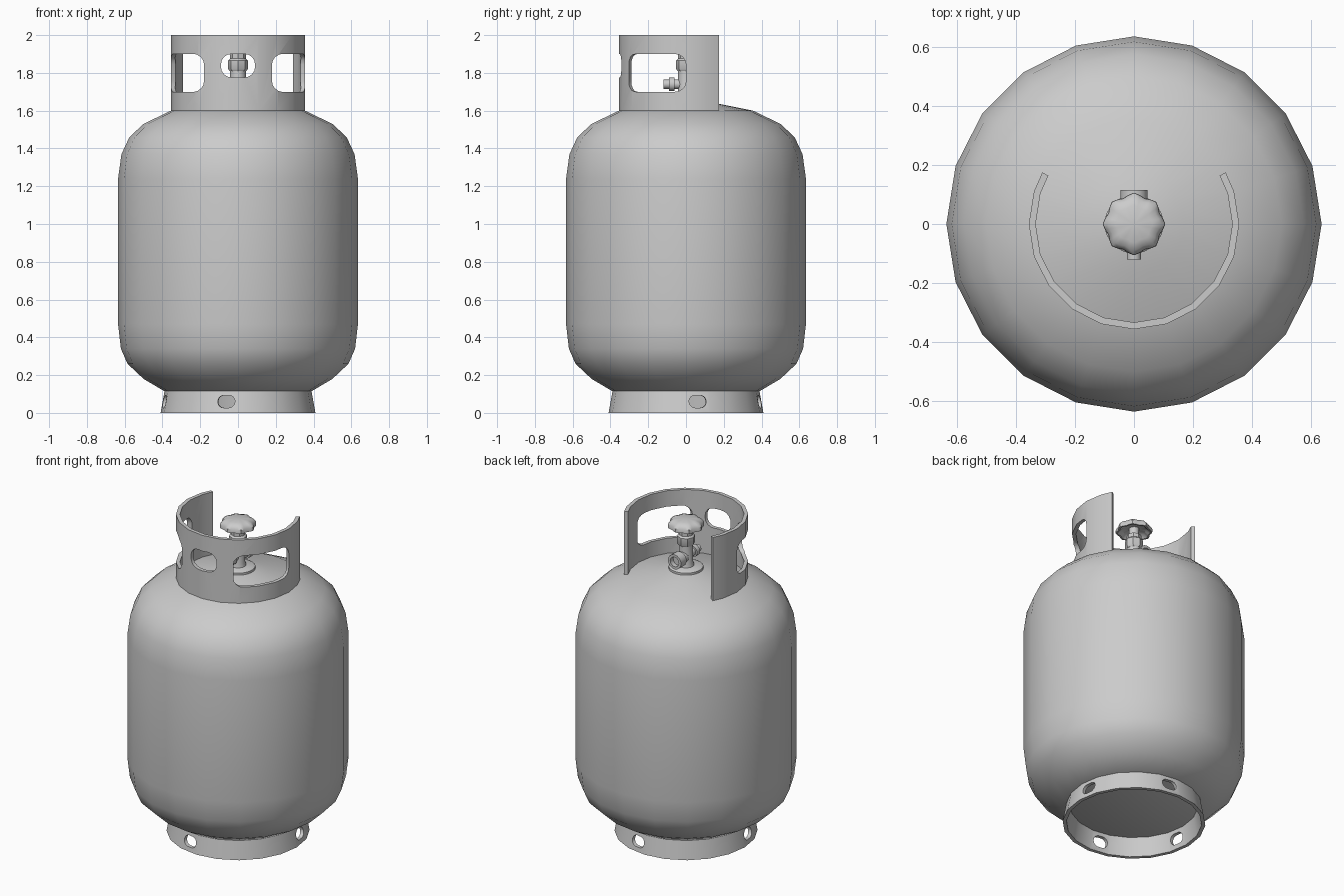
import bpy, bmesh
from math import radians, cos, sin, pi
from mathutils import Matrix

cube = bpy.data.objects.get("Cube")
if cube:
    bpy.data.objects.remove(cube, do_unlink=True)

grey = bpy.data.materials.new("light_grey_paint")
grey.use_nodes = True
GREY = (0.6, 0.6, 0.6, 1)
grey.diffuse_color = GREY
grey.node_tree.nodes["Principled BSDF"].inputs["Base Color"].default_value = GREY


def finish(name, bm, matrix=None):
    """Turn a bmesh into a named, painted object."""
    bmesh.ops.remove_doubles(bm, verts=bm.verts, dist=0.0001)
    bmesh.ops.recalc_face_normals(bm, faces=bm.faces)
    if matrix:
        bm.transform(matrix)
    mesh = bpy.data.meshes.new(name)
    bm.to_mesh(mesh)
    bm.free()
    mesh.materials.append(grey)
    obj = bpy.data.objects.new(name, mesh)
    bpy.context.collection.objects.link(obj)
    return obj


def lathe(name, profile, sides=20, ring=False, angles=None, lobes=0, matrix=None):
    """Revolve (radius, z) points; ring closes the profile, angles gives an open arc."""
    bm = bmesh.new()
    full = angles is None
    if full:
        angles = [360 * i / sides for i in range(sides)]
    rows = []
    for a in map(radians, angles):
        k = 1 + 0.06 * cos(lobes * a) if lobes else 1
        rows.append([bm.verts.new((r * k * cos(a), r * k * sin(a), z)) for r, z in profile])
    n, m = len(rows), len(profile)
    for i in range(n if full else n - 1):
        a, b = rows[i], rows[(i + 1) % n]
        for j in range(m if ring else m - 1):
            k = (j + 1) % m
            quad = [a[j], b[j], b[k], a[k]]
            # points on the axis collapse to triangles
            if profile[j][0] == 0:
                quad.pop(1)
            elif profile[k][0] == 0:
                quad.pop(2)
            bm.faces.new(quad)
    if not full:
        bm.faces.new(rows[0])
        bm.faces.new(rows[-1])
    return finish(name, bm, matrix)


def radial_cutter(angle, z, half_w, half_h, corner):
    """Rounded prism pointing outward from the axis at the given angle."""
    bm = bmesh.new()
    outline = []
    for q, (sx, sz) in enumerate([(1, 1), (-1, 1), (-1, -1), (1, -1)]):
        for i in range(5):
            t = (q + i / 4) * pi / 2
            outline.append(bm.verts.new((0.2,
                                         sx * (half_w - corner) + corner * cos(t),
                                         sz * (half_h - corner) + corner * sin(t))))
    face = bm.faces.new(outline)
    ext = bmesh.ops.extrude_face_region(bm, geom=[face])
    moved = [v for v in ext["geom"] if isinstance(v, bmesh.types.BMVert)]
    bmesh.ops.translate(bm, verts=moved, vec=(0.4, 0, 0))
    place = Matrix.Translation((0, 0, z)) @ Matrix.Rotation(radians(angle), 4, 'Z')
    obj = finish("cutter", bm, place)
    obj.hide_render = True
    return obj


def cut(target, cutters):
    bpy.context.view_layer.objects.active = target
    for c in cutters:
        mod = target.modifiers.new("opening", 'BOOLEAN')
        mod.operation, mod.solver, mod.object = 'DIFFERENCE', 'EXACT', c
        bpy.ops.object.modifier_apply(modifier=mod.name)
        bpy.data.objects.remove(c, do_unlink=True)


# Pressure vessel
tank = lathe("tank_body", [
    (0, 0.115), (0.39, 0.115), (0.5, 0.18), (0.585, 0.26), (0.62, 0.34), (0.635, 0.47),
    (0.635, 1.24), (0.617, 1.37), (0.575, 1.46), (0.5, 1.53), (0.355, 1.6),
    (0.17, 1.637), (0.08, 1.665), (0, 1.665)])

# Flared foot ring with drain holes
foot = lathe("foot_ring", [(0.41, 0), (0.388, 0.12), (0.366, 0.12), (0.388, 0)], ring=True)
cut(foot, [radial_cutter(a, 0.06, 0.046, 0.033, 0.032) for a in (9, 81, 189, 261)])

# Guard collar, open at the back, with hand holds and a front window
arc = [150.6] + list(range(162, 379, 18)) + [389.4]
collar = lathe("guard_collar", [(0.356, 1.6), (0.356, 2), (0.333, 2), (0.333, 1.6)],
               ring=True, angles=arc)
cut(collar, [radial_cutter(-29.5, 1.8, 0.175, 0.1, 0.055),
             radial_cutter(209.5, 1.8, 0.175, 0.1, 0.055),
             radial_cutter(270, 1.838, 0.09, 0.062, 0.055)])

# Valve: neck flange, body, gland nut and spindle
flange = lathe("neck_flange", [(0, 1.65), (0.1, 1.65), (0.1, 1.672), (0.085, 1.68), (0, 1.68)])
valve = lathe("valve_body", [(0, 1.67), (0.05, 1.67), (0.042, 1.7), (0.042, 1.81), (0, 1.81)], 16)
nut = lathe("gland_nut", [(0, 1.81), (0.045, 1.81), (0.052, 1.82), (0.052, 1.865),
                          (0.042, 1.875), (0.042, 1.9), (0, 1.9)], 8)
spindle = lathe("valve_spindle", [(0, 1.89), (0.03, 1.89), (0.03, 1.95), (0, 1.95)], 12)

# Outlet at the back, relief fitting at the front
level = Matrix.Translation((0, 0, 1.74))
outlet = lathe("gas_outlet", [(0, 0), (0.036, 0), (0.036, 0.06), (0.046, 0.06), (0.046, 0.115),
                              (0.03, 0.115), (0.03, 0.085), (0, 0.085)], 16,
               matrix=level @ Matrix.Rotation(-pi / 2, 4, 'X'))
relief = lathe("relief_fitting", [(0, 0), (0.026, 0), (0.026, 0.06), (0.036, 0.06), (0.036, 0.09),
                                  (0.024, 0.09), (0.024, 0.12), (0, 0.12)], 12,
               matrix=level @ Matrix.Rotation(pi / 2, 4, 'X'))

# Lobed handwheel with a hollow underside
wheel = lathe("handwheel", [(0, 1.975), (0.06, 1.972), (0.085, 1.962), (0.099, 1.945),
                            (0.1, 1.922), (0.09, 1.922), (0.07, 1.94), (0.035, 1.945), (0, 1.945)],
              32, lobes=8)

# Soft shading with crisp edges
bpy.ops.object.select_all(action='DESELECT')
for obj in (tank, foot, collar, flange, valve, nut, spindle, outlet, relief, wheel):
    obj.select_set(True)
    bpy.context.view_layer.objects.active = obj
    bpy.ops.object.shade_smooth_by_angle(angle=radians(35))
    obj.select_set(False)
